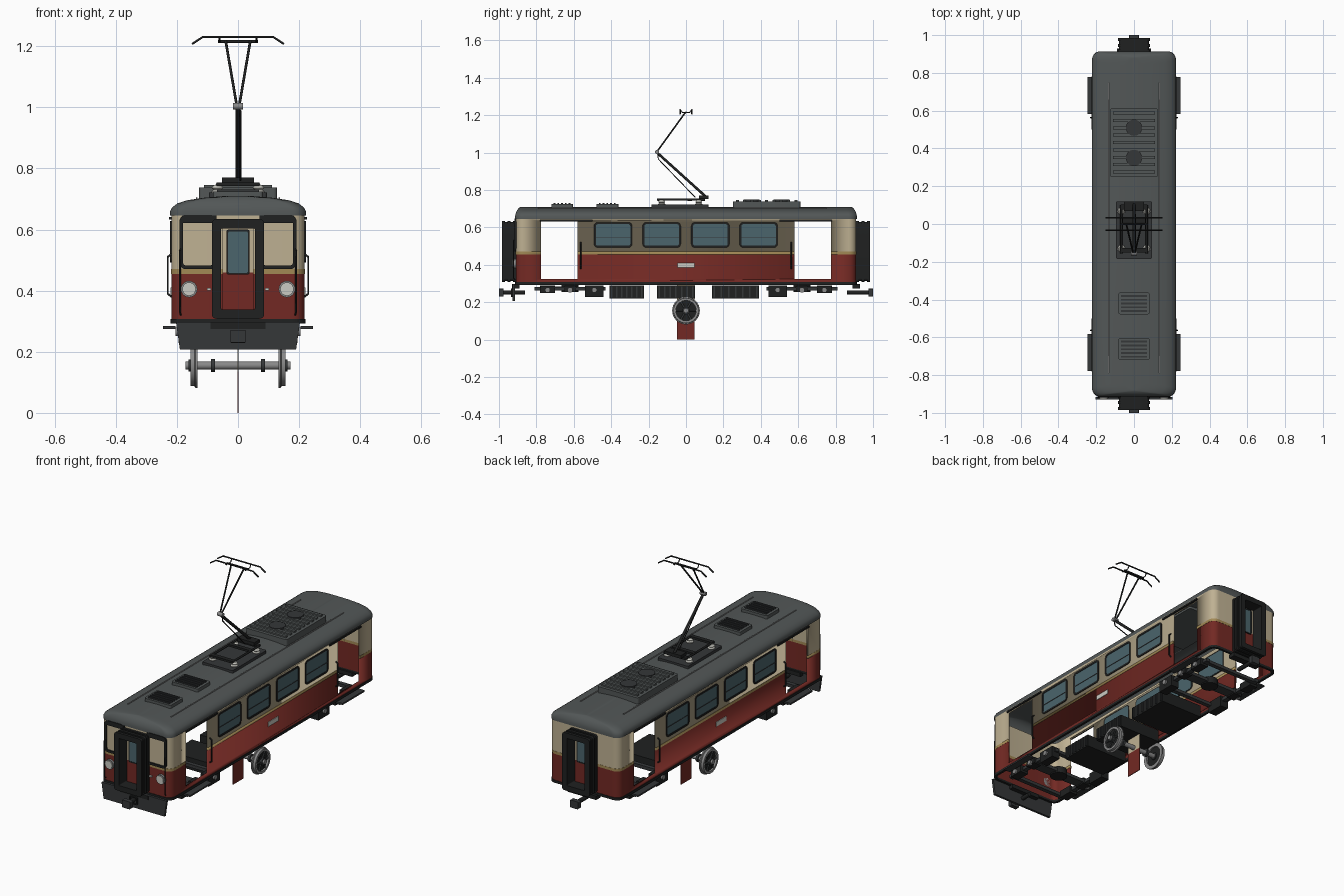
import bpy, bmesh, math
from mathutils import Vector

if "Cube" in bpy.data.objects:
    bpy.data.objects.remove(bpy.data.objects["Cube"])


def material(name, *rgb):
    m = bpy.data.materials.new(name)
    m.diffuse_color = (*rgb, 1)
    m.use_nodes = True
    m.node_tree.nodes["Principled BSDF"].inputs["Base Color"].default_value = m.diffuse_color
    return m


RED = material("red", .17, .022, .017)
CREAM = material("cream", .52, .44, .29)
TAN = material("tan", .36, .25, .09)
BLACK = material("black", .014, .015, .015)
DARK = material("dark_grey", .035, .038, .04)
ROOF = material("roof_grey", .085, .095, .095)
GLASS = material("glass", .07, .13, .15)
STEEL = material("steel", .25, .25, .25)
LAMP = material("lamp", .6, .6, .55)


def to3(ax, u, v, d):
    return {'x': (d, u, v), 'y': (u, d, v), 'z': (u, v, d)}[ax]


def rrect(u0, u1, v0, v1, r=0, n=5):
    u0, u1 = sorted((u0, u1))
    if r <= 0:
        return [(u1, v1), (u0, v1), (u0, v0), (u1, v0)]
    pts = []
    for k, (cu, cv) in enumerate([(u1-r, v1-r), (u0+r, v1-r), (u0+r, v0+r), (u1-r, v0+r)]):
        for i in range(n + 1):
            a = (k + i / n) * math.pi / 2
            pts.append((cu + r * math.cos(a), cv + r * math.sin(a)))
    return pts


def circle(u, v, r, n=24):
    return [(u + r * math.cos(2*math.pi*i/n), v + r * math.sin(2*math.pi*i/n)) for i in range(n)]


def loft(name, ax, loops, mat, bottom=True, top=True, ring=False):
    """Skin a list of (outline, depth) loops; ring closes the skin on itself."""
    bm = bmesh.new()
    vs = [[bm.verts.new(to3(ax, u, v, d)) for u, v in pts] for pts, d in loops]
    n = len(vs[0])
    for a, b in zip(vs, vs[1:] + ([vs[0]] if ring else [])):
        for i in range(n):
            bm.faces.new((a[i], a[(i+1) % n], b[(i+1) % n], b[i]))
    if not ring:
        if bottom:
            bm.faces.new(vs[0][::-1])
        if top:
            bm.faces.new(vs[-1])
    bmesh.ops.recalc_face_normals(bm, faces=bm.faces)
    me = bpy.data.meshes.new(name)
    bm.to_mesh(me)
    bm.free()
    ob = bpy.data.objects.new(name, me)
    bpy.context.collection.objects.link(ob)
    me.materials.append(mat)
    return ob


def panel(name, ax, u0, u1, v0, v1, d0, d1, mat, r=0, hole=0):
    o = rrect(u0, u1, v0, v1, r)
    if not hole:
        return loft(name, ax, [(o, d0), (o, d1)], mat)
    u0, u1 = sorted((u0, u1))
    i = rrect(u0+hole, u1-hole, v0+hole, v1-hole, max(r-hole, .004) if r else 0)
    return loft(name, ax, [(o, d0), (o, d1), (i, d1), (i, d0)], mat, ring=True)


def box(name, x0, x1, y0, y1, z0, z1, mat):
    return panel(name, 'z', x0, x1, y0, y1, z0, z1, mat)


def disc(name, ax, u, v, r, d0, d1, mat, n=24):
    return loft(name, ax, [(circle(u, v, r, n), d0), (circle(u, v, r, n), d1)], mat)


def rod(name, pts, r, mat):
    cu = bpy.data.curves.new(name, 'CURVE')
    cu.dimensions, cu.bevel_depth, cu.bevel_resolution, cu.use_fill_caps = '3D', r, 1, True
    sp = cu.splines.new('POLY')
    sp.points.add(len(pts) - 1)
    for p, q in zip(sp.points, pts):
        p.co = (*q, 1)
    cu.materials.append(mat)
    ob = bpy.data.objects.new(name, cu)
    bpy.context.collection.objects.link(ob)


# body walls: hollow rings with door openings cut through both sides
cutters = [box("door_cutter", -.4, .4, y - .098, y + .098, .325, .632, DARK) for y in (-.678, .678)]
for c in cutters:
    c.hide_render = True
    c.hide_viewport = False
    c.display_type = 'WIRE'


def wall(name, z0, z1, mat, grow=0, cut=True):
    a, b, t = .218 + grow, .91 + grow, .01 + grow
    o = rrect(-a, a, -b, b, .04, 8)
    i = rrect(-a+t, a-t, -b+t, b-t, .03, 8)
    w = loft(name, 'z', [(o, z0), (o, z1), (i, z1), (i, z0)], mat, ring=True)
    for c in cutters if cut else []:
        m = w.modifiers.new("door", 'BOOLEAN')
        m.object, m.solver = c, 'EXACT'


wall("lower_wall", .305, .455, RED)
wall("waist_stripe", .455, .47, TAN, .001)
wall("upper_wall", .47, .65, CREAM)
wall("sole_bar", .293, .307, BLACK, .003, False)

# domed roof
levels = [(.222, .914, .645), (.222, .914, .66), (.215, .911, .673), (.197, .906, .686),
          (.165, .9, .696), (.11, .893, .704), (.05, .885, .709), (.01, .88, .71)]
loft("roof", 'z', [(rrect(-a, a, -b, b, min(.045, a * .95), 8), z) for a, b, z in levels], ROOF, bottom=False)

for s in (-1, 1):
    X = s * .222
    # side windows
    for y in (-.39, -.13, .13, .388):
        panel("side_window_frame", 'x', y-.102, y+.102, .492, .627, s*.206, X, BLACK, .02, .01)
        panel("side_window_glass", 'x', y-.096, y+.096, .498, .621, s*.205, s*.22, GLASS, .014)
        box("window_bar", s*.206, X, y-.095, y+.095, .545, .549, DARK)
    box("side_plate", s*.216, s*.221, -.045, .045, .385, .41, LAMP)
    rod("roof_rail", [(s*.135, -.79, .703), (s*.135, .75, .703)], .003, STEEL)
    # door fittings
    for e in (-1, 1):
        box("door_step", s*.205, s*.246, e*.582 if e > 0 else -.778, .778 if e > 0 else -.582, .275, .284, DARK)
        rod("door_handrail", [(s*.217, e*.563, .38), (s*.23, e*.563, .39), (s*.23, e*.563, .51),
                              (s*.217, e*.563, .52)], .004, BLACK)
        y0, y1 = sorted((e*.5, e*.78))
        box("door_rail", s*.216, s*.225, y0, y1, .632, .641, BLACK)
        # bogie side frames
        y0, y1 = sorted((e*.43, e*.81))
        box("bogie_side_frame", s*.155, s*.18, y0, y1, .262, .28, DARK)
        for c, w, z in ((.49, .05, .228), (.74, .04, .25), (.62, .03, .255)):
            box("axle_box", s*.145, s*.195, e*c - w, e*c + w, z, .29, BLACK)
            disc("axle_cap", 'x', e*c, .265, .014, s*.19, s*.205, STEEL, 12)
    # front windows, headlights and corner handrails
    panel("front_window_frame", 'y', s*.07, s*.192, .47, .648, -.918, -.906, BLACK, .022, .012)
    box("front_window_header", s*.07, s*.182, -.917, -.906, .622, .645, BLACK)
    disc("headlight_rim", 'y', s*.16, .405, .027, -.922, -.9, STEEL)
    disc("headlight", 'y', s*.16, .405, .022, -.927, -.9, LAMP)
    rod("corner_handrail", [(s*.187, -.912, .32), (s*.19, -.922, .33), (s*.19, -.922, .53),
                            (s*.187, -.912, .54)], .003, BLACK)
    box("door_marker", s*.088, s*.102, -.918, -.906, .4, .408, LAMP)

# gangway, end door and coupler at both ends
for e in (-1, 1):
    for i in range(5):
        g = .006 * (i % 2)
        panel("gangway_frame", 'y', -.085+g, .085-g, .308+g, .634-g, e*(.908+i*.015), e*(.924+i*.015),
              BLACK, .014, .03 - g)
    panel("end_door_lower", 'y', -.05, .05, .312, .46, e*.9, e*.918, RED)
    panel("end_door_upper", 'y', -.05, .05, .46, .625, e*.9, e*.918, CREAM)
    panel("end_door_window_frame", 'y', -.038, .038, .452, .6, e*.9, e*.923, BLACK, .008, .006)
    panel("end_door_glass", 'y', -.033, .033, .457, .595, e*.9, e*.921, GLASS, .006)
    rod("coupler_bar", [(0, e*.86, .252), (0, e*.985, .252)], .012, BLACK)
    panel("coupler_head", 'y', -.026, .026, .23, .272, e*.975, e*1.0, DARK, .005)
    panel("buffer_beam", 'y', -.09, .09, .274, .296, e*.89, e*.93, BLACK)
    # bogie cross beams
    for y, w in ((.62, .03), (.45, .012), (.79, .012)):
        box("bogie_cross_beam", -.16, .16, e*y - w, e*y + w, .262, .28, DARK)
    disc("bogie_pivot", 'z', 0, e*.62, .045, .255, .292, BLACK)

# front skirt
skirt = [(-.203, .297), (.203, .297), (.19, .207), (-.19, .207)]
loft("front_skirt", 'y', [(skirt, -.928), (skirt, -.915)], DARK)
panel("skirt_socket", 'y', -.025, .025, .228, .272, -.936, -.92, BLACK, .006, .006)

# underfloor equipment with ribs
for y0, y1 in ((-.41, -.225), (-.155, .048), (.14, .39)):
    box("equipment_box", -.13, .13, y0, y1, .22, .288, BLACK)
    for i in range(7):
        y = y0 + .012 + (y1 - y0 - .024) * i / 6
        box("equipment_rib", -.136, .136, y-.004, y+.004, .226, .284, DARK)

# single wheelset and loose door leaf at the middle
disc("axle", 'x', 0, .155, .013, -.172, .172, STEEL)
for s in (-1, 1):
    prof = [(.074, .132), (.074, .139), (.068, .142), (.067, .156), (.054, .156), (.054, .132)]
    loft("wheel_tyre", 'x', [(circle(0, .155, r, 32), s*d) for r, d in prof], STEEL, ring=True)
    disc("wheel_web", 'x', 0, .155, .056, s*.14, s*.146, BLACK)
    disc("wheel_hub", 'x', 0, .155, .02, s*.134, s*.162, DARK)
    disc("axle_collar", 'x', 0, .155, .022, s*.075, s*.088, DARK)
    for k in range(6):
        a = k * math.pi / 3
        rod("wheel_spoke", [(s*.149, .015*math.cos(a), .155 + .015*math.sin(a)),
                            (s*.149, .056*math.cos(a), .155 + .056*math.sin(a))], .005, DARK)
box("door_leaf_lower", -.002, .002, -.048, .046, 0, .135, RED)
box("door_leaf_upper", -.002, .002, -.048, .046, .135, .3, CREAM)

# roof vents
panel("large_vent", 'z', -.128, .128, .25, .612, .69, .738, ROOF, .012)
for i in range(9):
    y = .275 + i * .039
    box("large_vent_slat", -.112, .112, y-.008, y+.008, .73, .746, ROOF)
for y in (.35, .51):
    disc("vent_fan", 'z', 0, y, .043, .73, .75, DARK, 28)
for y in (-.42, -.662):
    panel("small_vent", 'z', -.082, .082, y-.058, y+.058, .69, .725, ROOF, .01)
    for i in range(5):
        box("small_vent_slat", -.068, .068, y-.046+i*.02, y-.036+i*.02, .72, .731, DARK)

# pantograph base
panel("pantograph_plate", 'z', -.095, .095, -.185, .12, .7, .721, DARK, .008)
for x in (-.067, .067):
    for y in (-.13, .068):
        loft("insulator", 'z', [(circle(x, y, r, 14), z) for r, z in
             ((.018, .715), (.02, .725), (.013, .73), (.019, .736), (.012, .745))], LAMP)
    rod("base_rail", [(x, -.155, .748), (x, .1, .748)], .006, BLACK)
for y in (-.14, .02, .09):
    box("base_cross", -.07, .07, y-.012, y+.012, .742, .754, BLACK)
box("arm_bearing", -.052, .052, .07, .12, .752, .77, BLACK)

# pantograph arms and collector head
rod("lower_arm", [(0, .105, .765), (0, -.155, 1.0)], .008, BLACK)
rod("guide_rod", [(.008, .05, .76), (.008, -.148, .965), (.008, -.15, .99)], .003, BLACK)
disc("knuckle", 'x', -.155, 1.003, .011, -.016, .016, STEEL, 12)
for s in (-1, 1):
    rod("upper_arm", [(s*.004, -.155, 1.005), (s*.04, -.003, 1.215)], .0045, BLACK)
    rod("head_link", [(s*.06, -.03, 1.23), (s*.06, -.02, 1.215), (s*.06, .02, 1.215), (s*.06, .03, 1.23)],
        .003, BLACK)
    rod("collector_bar", [(-.15, s*.032, 1.207), (-.115, s*.032, 1.23), (.115, s*.032, 1.23),
                          (.15, s*.032, 1.207)], .004, BLACK)
rod("head_cross_tube", [(-.066, 0, 1.215), (.066, 0, 1.215)], .005, BLACK)

# smooth shading with sharp edges kept
for o in bpy.data.objects:
    o.select_set(o.type == 'MESH')
bpy.context.view_layer.objects.active = bpy.data.objects["roof"]
bpy.ops.object.shade_smooth_by_angle(angle=math.radians(35))
